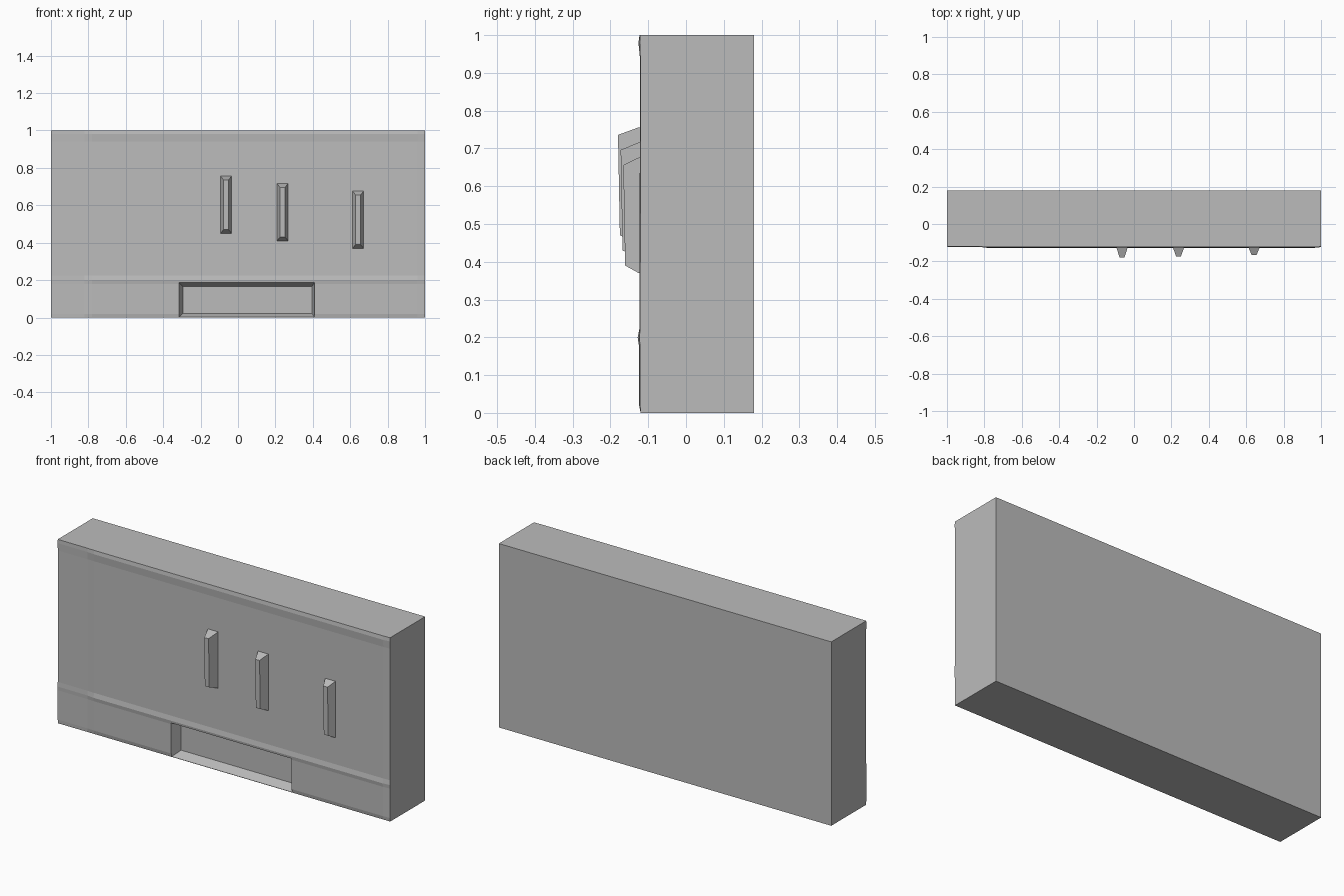
import bpy
import bmesh

if "Cube" in bpy.data.objects:
    bpy.data.objects.remove(bpy.data.objects["Cube"], do_unlink=True)

GREY = (0.5, 0.5, 0.5, 1)
grey = bpy.data.materials.new("plain grey")
grey.use_nodes = True
grey.diffuse_color = GREY
grey.node_tree.nodes["Principled BSDF"].inputs["Base Color"].default_value = GREY


def loft(name, rings):
    """Skin a row of matching closed rings and cap both ends."""
    bm = bmesh.new()
    rows = [[bm.verts.new(p) for p in ring] for ring in rings]
    n = len(rows[0])
    for a, b in zip(rows, rows[1:]):
        for i in range(n):
            j = (i + 1) % n
            bm.faces.new((a[i], a[j], b[j], b[i]))
    bm.faces.new(rows[0])
    bm.faces.new(rows[-1])
    bmesh.ops.recalc_face_normals(bm, faces=bm.faces)
    mesh = bpy.data.meshes.new(name)
    bm.to_mesh(mesh)
    bm.free()
    mesh.materials.append(grey)
    obj = bpy.data.objects.new(name, mesh)
    bpy.context.scene.collection.objects.link(obj)
    return obj


def rect(y, x0, x1, z0, z1, lean=0):
    """Upright rectangle whose lower edge can lean back."""
    return [(x0, y + lean, z0), (x1, y + lean, z0), (x1, y, z1), (x0, y, z1)]


# Wall slab: a shallow front profile with a low ridge and a top lip
BACK = 0.18
FACE = -0.12
profile = [(0, 0), (0.004, 0.02), (0.005, 0.18), (0.008, 0.2),
           (0.003, 0.225), (0.002, 0.94), (0.006, 0.98), (0.003, 1)]
columns = [(-1, 0.2), (-0.82, 0.4), (-0.78, 1), (0.96, 1), (1, 0.4)]
wall = loft("wall", [
    [(x, FACE - relief * bulge, z) for relief, z in profile]
    + [(x, BACK, 1), (x, BACK, 0)]
    for x, bulge in columns])

# Shallow tapered recess at the foot of the wall
cutter = loft("recess_cutter", [
    rect(-0.2, -0.315, 0.41, 0.001, 0.187),
    rect(-0.123, -0.315, 0.41, 0.001, 0.187),
    rect(-0.068, -0.295, 0.395, 0.022, 0.165)])
cutter.hide_render = True
cutter.hide_viewport = True
cut = wall.modifiers.new("recess", "BOOLEAN")
cut.operation = "DIFFERENCE"
cut.solver = "EXACT"
cut.object = cutter

# Three tapered upright fins: centre x, base bottom z, tip y
for name, x, z, tip in (("fin_right", -0.064, 0.45, -0.18),
                        ("fin_middle", 0.238, 0.41, -0.173),
                        ("fin_left", 0.642, 0.37, -0.166)):
    loft(name, [
        rect(-0.11, x - 0.031, x + 0.031, z, z + 0.306),
        rect(-0.125, x - 0.03, x + 0.03, z, z + 0.306),
        rect(tip, x - 0.013, x + 0.013, z + 0.02, z + 0.286, 0.005)])
